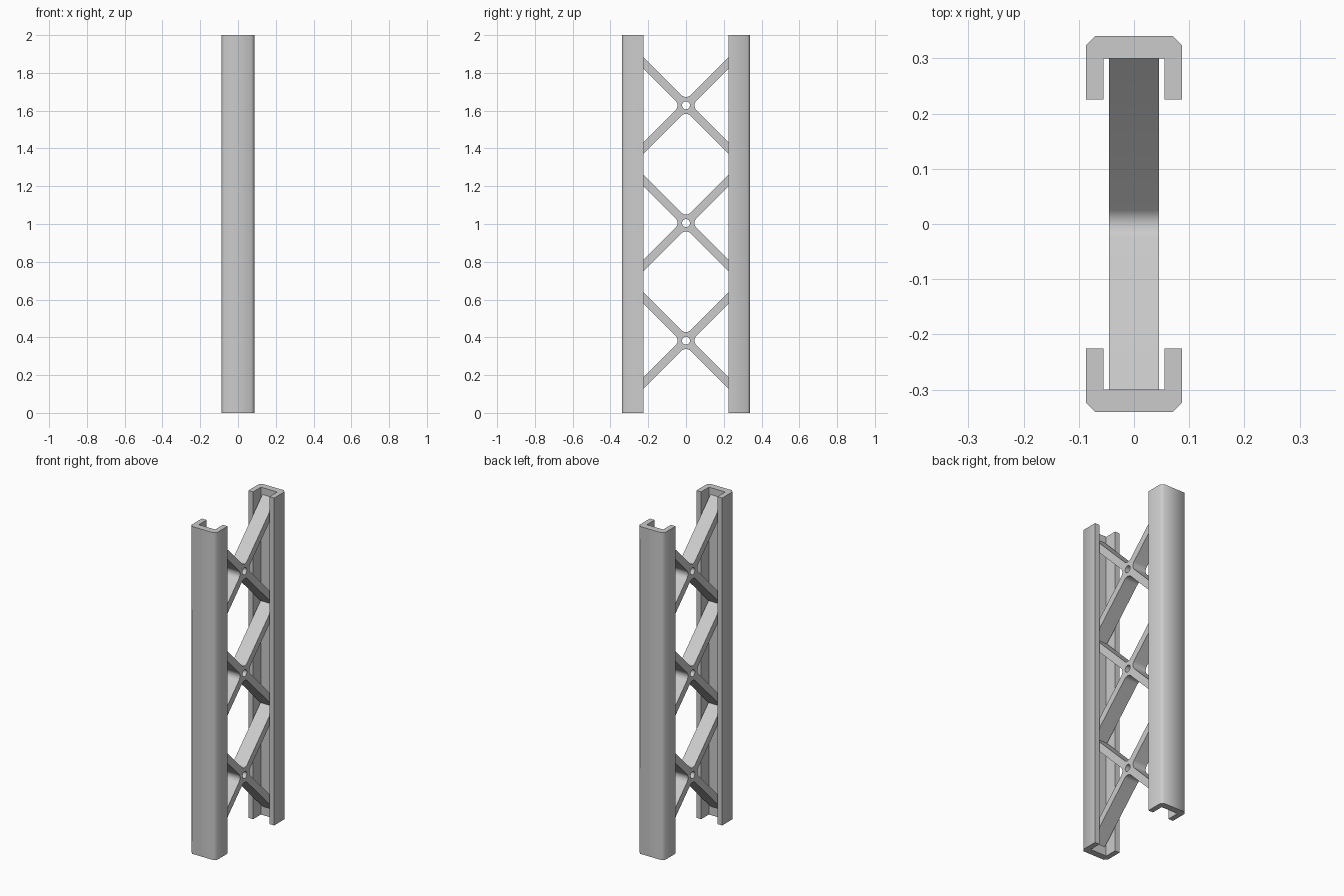
import bpy, bmesh
from math import sin, cos, radians, pi, sqrt

if "Cube" in bpy.data.objects:
    bpy.data.objects.remove(bpy.data.objects["Cube"])

CENTRES = [0.383, 1.005, 1.628]   # heights of the crossings
H = 0.03                          # half the vertical thickness of a brace
R = 0.036                         # fillet radius at the crossings
END = 0.30                        # braces stop at the channel webs


def arc(cx, cy, a0, a1, n=8, r=R):
    return [(cx + r * cos(radians(a0 + (a1 - a0) * i / n)),
             cy + r * sin(radians(a0 + (a1 - a0) * i / n))) for i in range(n + 1)]


def smooth(ob, angle):
    bpy.ops.object.select_all(action='DESELECT')
    ob.select_set(True)
    bpy.context.view_layer.objects.active = ob
    bpy.ops.object.shade_smooth_by_angle(angle=radians(angle))


# Upright channels: chamfered C profile extruded to full height
def channel(name, side):
    half = [(0.055, 0.30), (0.055, 0.225), (0.087, 0.225), (0.087, 0.324), (0.071, 0.34)]
    prof = half + [(-x, y) for x, y in reversed(half)]
    bm = bmesh.new()
    face = bm.faces.new([bm.verts.new((x, y * side, 0)) for x, y in prof])
    new = bmesh.ops.extrude_face_region(bm, geom=[face])['geom']
    bmesh.ops.translate(bm, vec=(0, 0, 2),
                        verts=[v for v in new if isinstance(v, bmesh.types.BMVert)])
    bmesh.ops.recalc_face_normals(bm, faces=bm.faces[:])
    me = bpy.data.meshes.new(name)
    bm.to_mesh(me)
    bm.free()
    ob = bpy.data.objects.new(name, me)
    bpy.context.collection.objects.link(ob)
    smooth(ob, 50)


channel("front_channel", -1)
channel("back_channel", 1)

# Lattice outline: (y, z) points, right half then mirrored
K = H + R * sqrt(2)
low, high = CENTRES[0], CENTRES[-1]
right = arc(0, low - K, 90, 45, 4) + [(END, low - END - H)]
for c in CENTRES:
    right += [(END, c - END + H)] + arc(K, c, 225, 135) + [(END, c + END - H)]
right += [(END, high + END + H)] + arc(0, high + K, 315, 270, 4)
loops = [right + [(-y, z) for y, z in right[-2:0:-1]]]

# Diamond openings between crossings
for a, b in zip(CENTRES, CENTRES[1:]):
    mid = (a + b) / 2
    tip = (b - a) / 2 - H
    loops.append(arc(0, a + K, 225, 315) + [(tip, mid)]
                 + arc(0, b - K, 45, 135) + [(-tip, mid)])

# Round pin holes at the crossings
for c in CENTRES:
    loops.append(arc(0, c, 0, 360, 24, 0.021)[:-1])

# Filled, extruded lattice
cu = bpy.data.curves.new("cross_bracing", 'CURVE')
cu.dimensions = '2D'
cu.fill_mode = 'BOTH'
cu.extrude = 0.045
for pts in loops:
    sp = cu.splines.new('POLY')
    sp.points.add(len(pts) - 1)
    for p, (y, z) in zip(sp.points, pts):
        p.co = (y, z, 0, 1)
    sp.use_cyclic_u = True
ob = bpy.data.objects.new("cross_bracing", cu)
bpy.context.collection.objects.link(ob)
ob.rotation_euler = (pi / 2, 0, pi / 2)
bpy.ops.object.select_all(action='DESELECT')
ob.select_set(True)
bpy.context.view_layer.objects.active = ob
bpy.ops.object.convert(target='MESH')
ob = bpy.context.view_layer.objects.active
bm = bmesh.new()
bm.from_mesh(ob.data)
bmesh.ops.remove_doubles(bm, verts=bm.verts[:], dist=0.0001)
bmesh.ops.recalc_face_normals(bm, faces=bm.faces[:])
bm.to_mesh(ob.data)
bm.free()
smooth(ob, 30)
